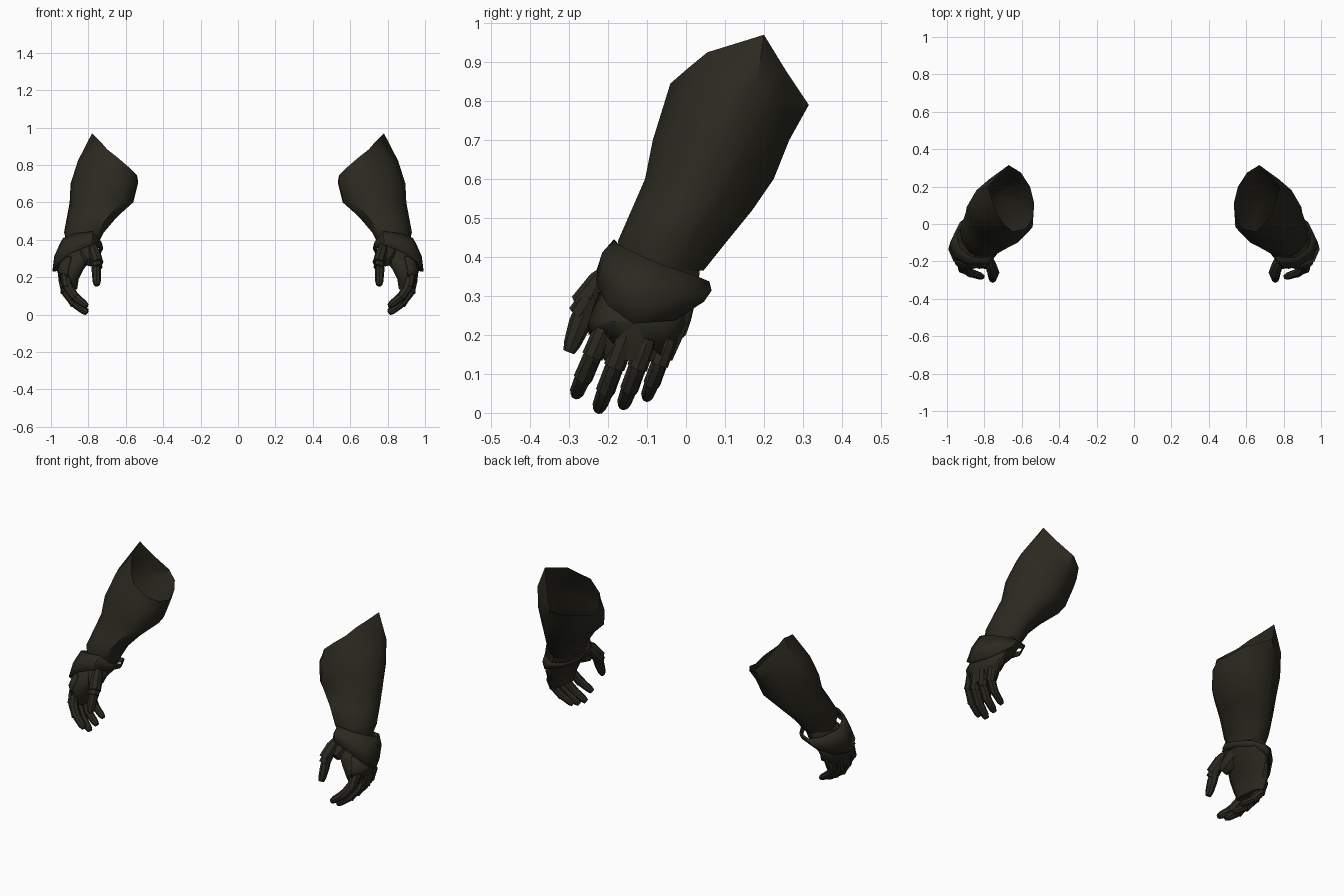
import bpy, bmesh, math
from mathutils import Vector

if "Cube" in bpy.data.objects:
    bpy.data.objects.remove(bpy.data.objects["Cube"])

mat = bpy.data.materials.new("dark_olive_metal")
mat.diffuse_color = (0.0235, 0.022, 0.0138, 1)
mat.use_nodes = True
mat.node_tree.nodes["Principled BSDF"].inputs["Base Color"].default_value = mat.diffuse_color


def add_loft(bm, rings, closed=True, cap_start=False, cap_end=False):
    """Skin a list of equal-length point rings."""
    vs = [[bm.verts.new(p) for p in r] for r in rings]
    n = len(rings[0])
    for a, b in zip(vs, vs[1:]):
        for i in range(n if closed else n - 1):
            j = (i + 1) % n
            bm.faces.new((a[i], a[j], b[j], b[i]))
    if cap_start:
        bm.faces.new(vs[0][::-1])
    if cap_end:
        bm.faces.new(vs[-1])


def finish(name, bm, thick=0, angle=40):
    """Make the object, mirrored to the other arm."""
    bmesh.ops.recalc_face_normals(bm, faces=bm.faces[:])
    me = bpy.data.meshes.new(name)
    bm.to_mesh(me)
    bm.free()
    me.materials.append(mat)
    ob = bpy.data.objects.new(name, me)
    bpy.context.collection.objects.link(ob)
    bpy.ops.object.select_all(action='DESELECT')
    ob.select_set(True)
    bpy.context.view_layer.objects.active = ob
    bpy.ops.object.shade_smooth_by_angle(angle=math.radians(angle))
    if thick:
        s = ob.modifiers.new("thickness", 'SOLIDIFY')
        s.thickness = thick
        s.offset = -1
    m = ob.modifiers.new("other_arm", 'MIRROR')
    m.use_mirror_merge = False
    return ob


def level_ring(x0, x1, y0, y1, z, n=12, skew=0.0):
    """Horizontal ellipse from its extents; skew shifts the outer-back and inner-front corners."""
    pts = []
    for i in range(n):
        t = 2 * math.pi * i / n
        o = -skew * max(0, math.sin(2 * t))
        pts.append(Vector(((x0 + x1) / 2 + (x1 - x0) / 2 * math.cos(t) + o,
                           (y0 + y1) / 2 + (y1 - y0) / 2 * math.sin(t) + o, z)))
    return pts


def tube_segment(bm, a, b, stops, side=Vector((0, 1, 0)), n=8):
    """Plated segment from a to b; stops are (fraction, half width, half depth)."""
    a, b = Vector(a), Vector(b)
    d = (b - a).normalized()
    s = (side - d * side.dot(d)).normalized()
    u = d.cross(s)
    rings = []
    for t, w, h in stops:
        c = a.lerp(b, t)
        rings.append([c + s * w * math.cos(2 * math.pi * i / n) +
                      u * h * math.sin(2 * math.pi * i / n) for i in range(n)])
    add_loft(bm, rings, True, True, True)


# forearm guard: level rings, then a slanted pointed rim
rings = [level_ring(*e, skew=k) for e, k in (
    ((.755, .91, -.16, .045, .365), .01), ((.72, .93, -.175, .105, .44), .02),
    ((.65, .915, -.14, .17, .52), .022), ((.56, .90, -.105, .225, .60), .022),
    ((.535, .895, -.085, .265, .70), .02))]
rim = [Vector(p) for p in (
    (.757, .12, .945), (.78, .20, .97), (.73, .255, .88), (.67, .315, .79),
    (.605, .275, .76), (.556, .20, .745), (.536, .12, .722), (.54, .035, .745),
    (.58, -.025, .785), (.65, -.04, .845), (.70, .005, .884), (.735, .055, .925))]
mid = []
for i, (p, q) in enumerate(zip(rings[-1], rim)):
    c = max(0, math.cos(i * math.pi / 6))
    mid.append(p.lerp(q, .5) + Vector((.03 * c, 0, 0)))
bm = bmesh.new()
add_loft(bm, rings + [mid, rim])
finish("forearm_guard", bm, angle=60)

# wrist cuff: flared band, low over the back of the hand
cuff_top = [Vector(p) for p in (
    (.952, -.06, .38), (.905, .025, .352), (.84, .06, .337), (.765, .035, .345),
    (.722, -.05, .36), (.73, -.135, .39), (.778, -.185, .445), (.87, -.18, .435),
    (.935, -.13, .41))]
cuff_low = [Vector(p) for p in (
    (.993, -.135, .23), (.945, -.03, .237), (.875, .046, .285), (.785, .04, .315),
    (.733, -.05, .33), (.735, -.165, .355), (.79, -.228, .37), (.895, -.23, .33),
    (.965, -.20, .275))]
centre = Vector((.85, -.075, 0))
cuff_mid = []
for i, (p, q) in enumerate(zip(cuff_top, cuff_low)):
    m = p.lerp(q, .45)
    out = m - centre
    out.z = 0
    cuff_mid.append(m + out.normalized() * (.004 if i in (3, 4, 5) else .012))
bm = bmesh.new()
add_loft(bm, [cuff_low, cuff_mid, cuff_top])
finish("wrist_cuff", bm, thick=.006, angle=45)

# palm
bm = bmesh.new()
add_loft(bm, [level_ring(*e, skew=.012) for e in (
    (.865, .945, -.21, -.035, .135), (.855, .96, -.24, -.01, .19),
    (.825, .965, -.245, .012, .245), (.775, .95, -.22, .03, .30),
    (.75, .925, -.17, .035, .365))], True, True, True)
finish("palm", bm, angle=60)

# knuckle plate with a zigzag lower edge
bm = bmesh.new()
rows = [[], [], []]
for i in range(9):
    t = i / 8
    bulge = math.sqrt(max(0, 1 - (2 * t - 1) ** 2))
    low = .20 - .055 * min(1, t * 1.6) + (.028 if i % 2 else 0)
    if i == 8:
        low = .20
    back = -.03 * t
    rows[0].append((.912 + .052 * bulge + back, -.25 + .25 * t, low))
    rows[1].append((.915 + .066 * bulge + back, -.25 + .262 * t, .235))
    rows[2].append((.895 + .06 * bulge + back, -.225 + .255 * t, .31))
add_loft(bm, rows, closed=False)
finish("knuckle_plate", bm, thick=.01, angle=35)

# fingers: three overlapping plated joints each, curling inward
for name, xo, y0, y1, zb, zt, r in (
        ("index_finger", -.008, -.210, -.281, .215, .050, .027),
        ("middle_finger", .004, -.155, -.223, .195, .013, .027),
        ("ring_finger", .002, -.100, -.160, .185, .022, .026),
        ("little_finger", -.012, -.047, -.100, .185, .042, .024)):
    bm = bmesh.new()
    path = []
    for x, f in ((.928, 0), (.918, .38), (.876, .72), (.814, 1)):
        path.append(Vector((x + xo * (1 - f), y0 + (y1 - y0) * f, zb + (zt - zb) * f)))
    for k in range(3):
        w = r * (1 - .09 * k)
        stops = [(-.12, w * .85, w * .9), (.15, w, w * 1.1), (.75, w, w),
                 (1.12, w * 1.02, w * 1.08)]
        if k == 2:
            stops = [(-.15, w * .85, w * .9), (.2, w, w * 1.05),
                     (.85, w * .9, w * .9), (1.1, w * .6, w * .62)]
        tube_segment(bm, path[k], path[k + 1], stops)
    finish(name, bm, angle=38)

# thumb: base mound and web, two flared plates and a tapered tip
bm = bmesh.new()
across = Vector((1, 0, 0))
tube_segment(bm, (.82, -.10, .37), (.79, -.212, .29),
             [(0, .05, .035), (.4, .058, .054), (.8, .048, .05), (1.1, .028, .03)], across)
tube_segment(bm, (.775, -.20, .355), (.752, -.258, .282),
             [(-.1, .022, .025), (.3, .032, .036), (1.1, .031, .037)], across)
tube_segment(bm, (.765, -.235, .305), (.752, -.272, .25),
             [(-.1, .022, .025), (.3, .028, .032), (1.0, .028, .033)], across)
tube_segment(bm, (.758, -.258, .265), (.755, -.298, .162),
             [(0, .024, .028), (.35, .025, .029), (.85, .022, .022), (1.06, .015, .015)], across)
finish("thumb", bm, angle=38)
